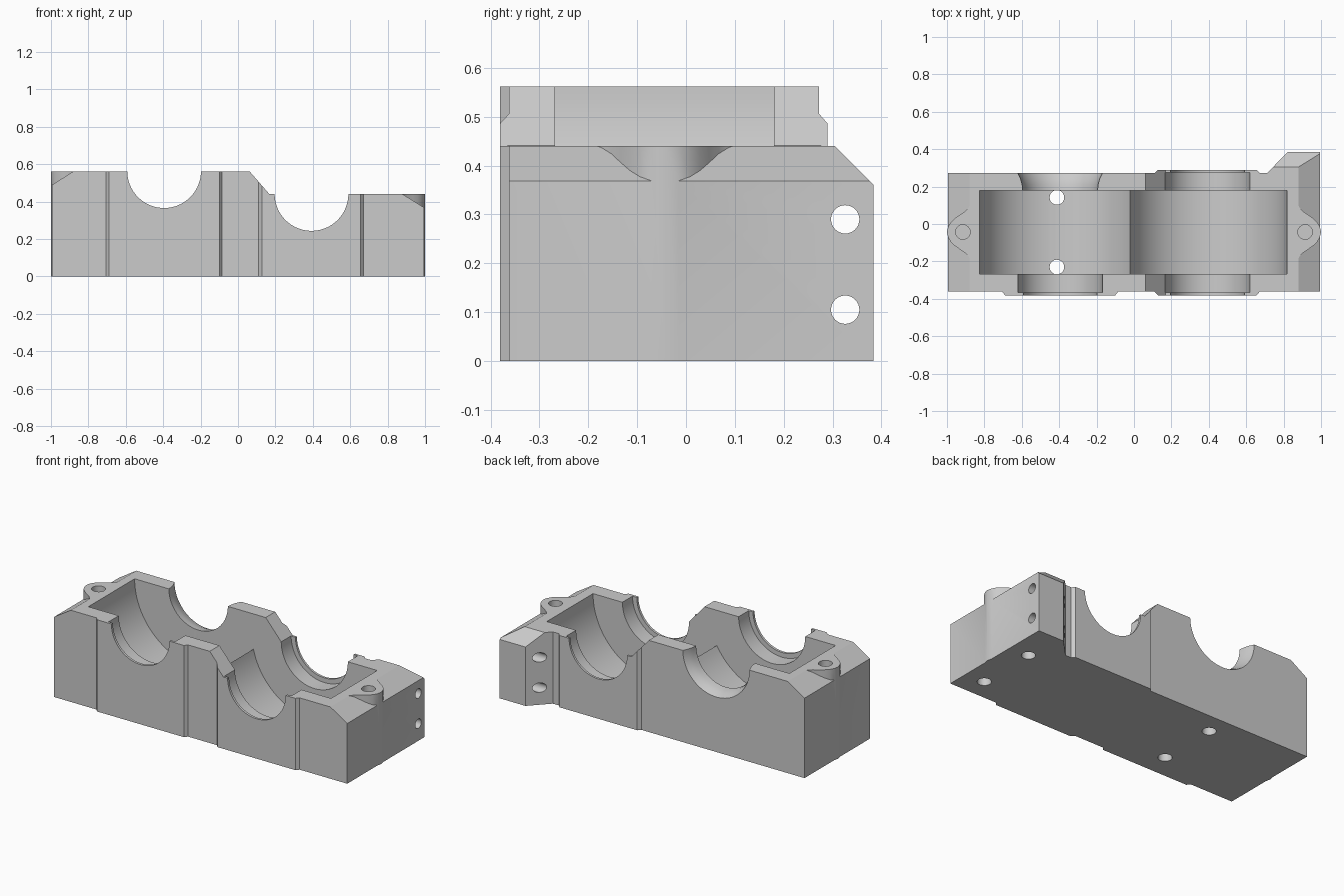
import bpy, bmesh, math
from mathutils import Matrix, Vector

cube = bpy.data.objects.get("Cube")
if cube:
    bpy.data.objects.remove(cube, do_unlink=True)

grey = bpy.data.materials.new("cast grey")
grey.use_nodes = True
grey.diffuse_color = (0.6, 0.6, 0.6, 1)
grey.node_tree.nodes["Principled BSDF"].inputs["Base Color"].default_value = (0.6, 0.6, 0.6, 1)

TOP, LOW = 0.562, 0.44      # heights of the two bearing decks
LEFT_X, RIGHT_X = -0.395, 0.393
END = 0.994


def finish(name, bm):
    bmesh.ops.recalc_face_normals(bm, faces=bm.faces)
    me = bpy.data.meshes.new(name)
    bm.to_mesh(me)
    bm.free()
    me.materials.append(grey)
    ob = bpy.data.objects.new(name, me)
    bpy.context.collection.objects.link(ob)
    return ob


def prism(name, points, low, high, axis="z"):
    """Extrude a flat outline along one axis."""
    place = {"z": lambda a, b, c: (a, b, c),
             "y": lambda a, b, c: (a, c, b),
             "x": lambda a, b, c: (c, a, b)}[axis]
    bm = bmesh.new()
    face = bm.faces.new([bm.verts.new(place(a, b, low)) for a, b in points])
    ext = bmesh.ops.extrude_face_region(bm, geom=[face])["geom"]
    verts = [g for g in ext if isinstance(g, bmesh.types.BMVert)]
    bmesh.ops.translate(bm, verts=verts, vec=place(0, 0, high - low))
    return finish(name, bm)


def lathe_y(name, x, z, profile, sides=96):
    """Turn a (y, radius) profile about an axis along y."""
    bm = bmesh.new()
    rings = []
    for y, r in profile:
        rings.append([bm.verts.new((x + r * math.cos(a), y, z + r * math.sin(a)))
                      for a in (2 * math.pi * i / sides for i in range(sides))])
    for p, q in zip(rings, rings[1:]):
        for i in range(sides):
            j = (i + 1) % sides
            bm.faces.new((p[i], p[j], q[j], q[i]))
    bm.faces.new(rings[0])
    bm.faces.new(rings[-1])
    return finish(name, bm)


def drill(name, centre, radius, depth, axis="Z"):
    bm = bmesh.new()
    turn = Matrix.Rotation(math.pi / 2, 4, "Y") if axis == "X" else Matrix()
    bmesh.ops.create_cone(bm, cap_ends=True, segments=32, radius1=radius, radius2=radius,
                          depth=depth, matrix=Matrix.Translation(Vector(centre)) @ turn)
    return finish(name, bm)


def combine(target, tool, operation):
    mod = target.modifiers.new(operation.lower(), "BOOLEAN")
    mod.operation, mod.solver, mod.object = operation, "EXACT", tool
    bpy.context.view_layer.objects.active = target
    bpy.ops.object.modifier_apply(modifier=mod.name)
    bpy.data.objects.remove(tool, do_unlink=True)


# Plan outline with raised bearing pads and the rear mounting ear
F, FP, B, BP = -0.362, -0.381, 0.272, 0.29
plan = [(-END, F), (-0.705, F), (-0.69, FP), (-0.1, FP), (-0.085, F),
        (0.11, F), (0.128, FP), (0.655, FP), (0.672, F), (END, F),
        (END, 0.384), (0.82, 0.384), (0.712, B), (0.672, B), (0.655, BP),
        (0.128, BP), (0.11, B), (-END, B)]
block = prism("bearing_block", plan, 0, 0.8)

# Stepped front profile with chamfered ends
steps = [(-1.2, -0.1), (1.2, -0.1), (1.2, 0.25), (END, 0.369), (0.88, LOW), (0.168, LOW),
         (0.062, TOP), (-0.88, TOP), (-END, 0.49), (-1.2, 0.36)]
combine(block, prism("step_profile", steps, -1, 1, "y"), "INTERSECT")

# Sloped top on the mounting ear
wedge = [(0.305, LOW), (0.305, 0.7), (0.6, 0.7), (0.6, 0.145)]
combine(block, prism("ear_slope", wedge, 0.69, 1.3, "x"), "DIFFERENCE")

# Flared bolt bosses at both ends
flare = [(0.872, 0.155), (0.885, 0.13), (0.905, 0.11), (0.935, 0.09), (0.96, 0.072),
         (0.98, 0.052), (0.994, 0.028), (1.0, 0)]
outline = [(0.84, 0.155)] + flare + [(x, -d) for x, d in reversed(flare[:-1])] + [(0.84, -0.155)]
for side, height in ((-1, TOP), (1, LOW)):
    boss = prism("bolt_boss", [(side * x, d - 0.043) for x, d in outline], 0, height)
    combine(block, boss, "UNION")

# Turned chambers with their shaft bores and seal lips
left = [(-0.6, 0.197), (-0.366, 0.197), (-0.366, 0.226), (-0.268, 0.226), (-0.268, 0.432),
        (0.18, 0.432), (0.18, 0.2), (0.21, 0.203), (0.24, 0.211), (0.272, 0.226), (0.6, 0.226)]
right = [(-0.6, 0.197), (-0.366, 0.197), (-0.366, 0.226), (-0.268, 0.226), (-0.268, 0.425),
         (0.18, 0.425), (0.18, 0.226), (0.276, 0.226), (0.276, 0.197), (0.6, 0.197)]
combine(block, lathe_y("left_chamber", LEFT_X, TOP + 0.001, left), "DIFFERENCE")
combine(block, lathe_y("right_chamber", RIGHT_X, LOW + 0.001, right), "DIFFERENCE")

# Drain holes through the left floor, blind holes beside the right chamber
for y in (-0.23, 0.142):
    combine(block, drill("drain_hole", (-0.412, y, 0.1), 0.039, 0.4), "DIFFERENCE")
    combine(block, drill("base_hole", (0.865, y, 0), 0.039, 0.3), "DIFFERENCE")

# Bolt holes in the bosses, and cross holes through the ear
for x, z in ((-0.915, TOP), (0.915, LOW)):
    combine(block, drill("bolt_hole", (x, -0.043, z), 0.039, 0.4), "DIFFERENCE")
for z in (0.105, 0.29):
    combine(block, drill("ear_hole", (0.9, 0.326, z), 0.029, 0.8, "X"), "DIFFERENCE")

# Smooth curved walls, keep machined edges crisp
bpy.ops.object.select_all(action="DESELECT")
block.select_set(True)
bpy.context.view_layer.objects.active = block
bpy.ops.object.shade_smooth_by_angle(angle=math.radians(25))
